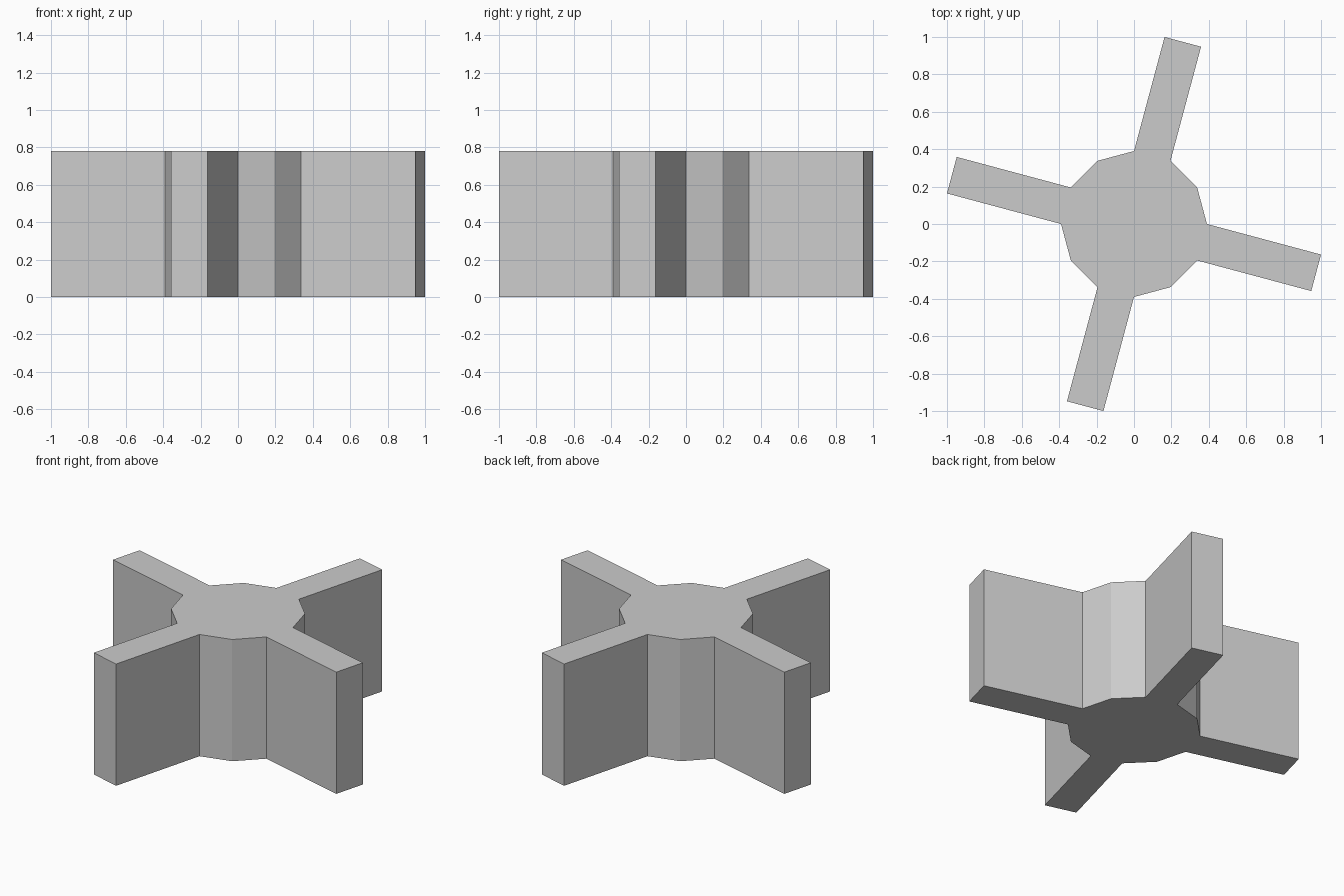
import bpy, bmesh, math
from mathutils import Matrix

if "Cube" in bpy.data.objects:
    bpy.data.objects.remove(bpy.data.objects["Cube"])

HUB_R, HEIGHT = 0.39, 0.78
ARM_LEN = (1 - HUB_R) / math.cos(math.radians(15))

bm = bmesh.new()

# Twelve-sided hub standing on the ground
bmesh.ops.create_cone(bm, cap_ends=True, segments=12, radius1=HUB_R, radius2=HUB_R,
                      depth=HEIGHT, matrix=Matrix.Translation((0, 0, HEIGHT / 2)))
bm.normal_update()

# Four arms: every third hub side, pulled straight outwards
def is_arm_side(face):
    if abs(face.normal.z) > 0.5:
        return False
    angle = math.degrees(math.atan2(face.normal.y, face.normal.x))
    return round((angle + 15) / 30) % 3 == 0

sides = [f for f in bm.faces if is_arm_side(f)]
for face in bmesh.ops.extrude_discrete_faces(bm, faces=sides)["faces"]:
    face.normal_update()
    bmesh.ops.translate(bm, verts=face.verts, vec=face.normal * ARM_LEN)

bmesh.ops.recalc_face_normals(bm, faces=bm.faces)
mesh = bpy.data.meshes.new("four_arm_hub")
bm.to_mesh(mesh)
bm.free()
bpy.context.collection.objects.link(bpy.data.objects.new("four_arm_hub", mesh))
